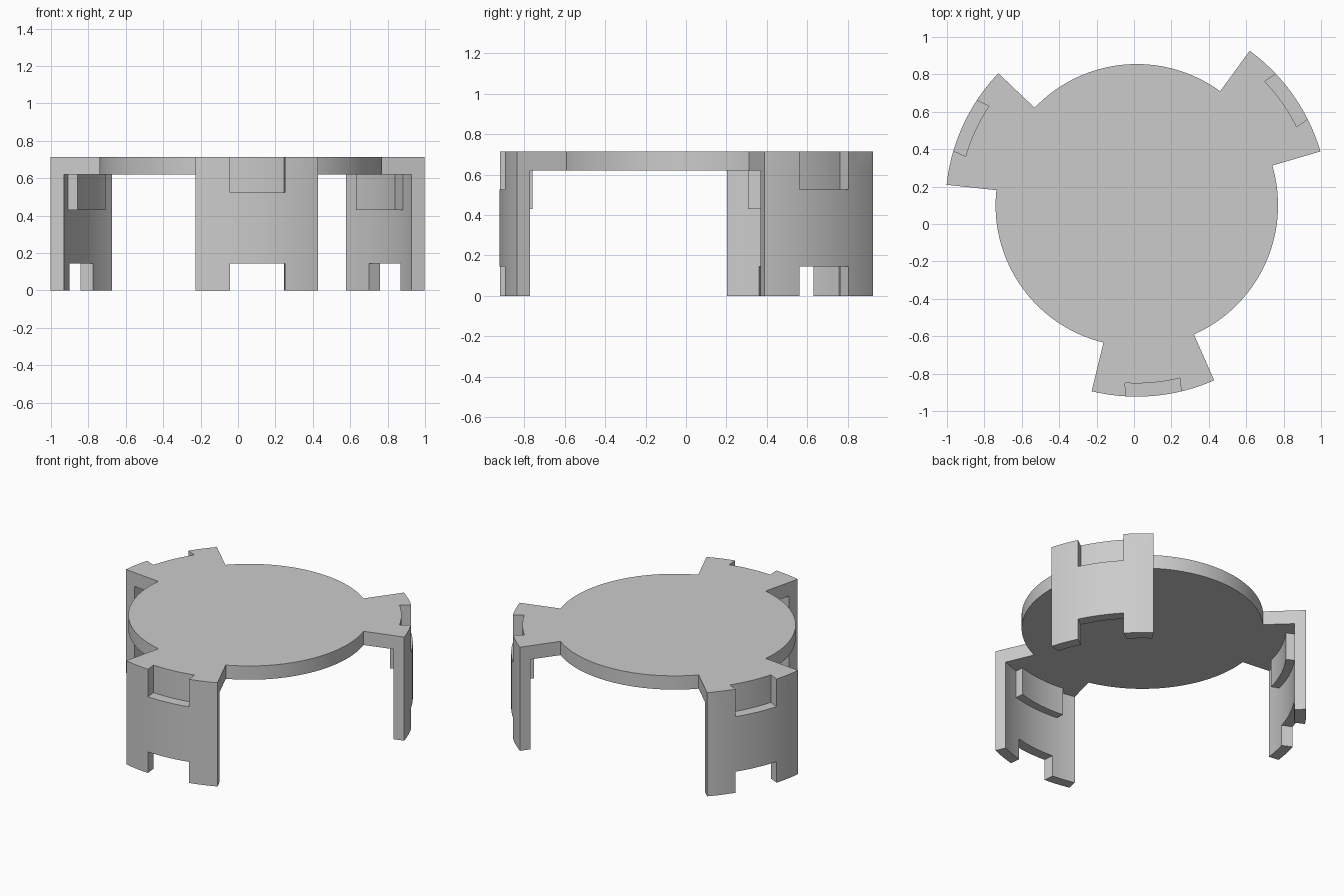
import bpy, bmesh
from math import radians, degrees, sin, cos, asin, ceil

CX, CY = 0.015, 0.10                 # disc centre
R_DISC, R_OUT, R_IN, R_POCKET = 0.755, 1.023, 0.952, 0.898
TOP, PLATE_BOTTOM = 0.715, 0.62
TAB_ANGLES = (35.1, 155.1, 275.1)
TAB_HALF = 18.75
NOTCH_HALF, POCKET_HALF = 0.148, 0.18

if "Cube" in bpy.data.objects:
    bpy.data.objects.remove(bpy.data.objects["Cube"])

grey = bpy.data.materials.new("light_grey")
grey.use_nodes = True
grey.diffuse_color = (0.6, 0.6, 0.6, 1)
grey.node_tree.nodes["Principled BSDF"].inputs["Base Color"].default_value = (0.6, 0.6, 0.6, 1)


def arc(r, a0, a1, step=1.5):
    """Points along an arc around the disc centre, angles in degrees."""
    n = max(1, ceil(abs(a1 - a0) / step - 1e-6))
    angles = [radians(a0 + (a1 - a0) * i / n) for i in range(n + 1)]
    return [(CX + r * cos(a), CY + r * sin(a)) for a in angles]


def prism(name, outline, z0, z1):
    """Solid made by raising a closed outline from z0 to z1."""
    bm = bmesh.new()
    base = bm.faces.new([bm.verts.new((x, y, z0)) for x, y in outline])
    raised = bmesh.ops.extrude_face_region(bm, geom=[base])["geom"]
    verts = [v for v in raised if isinstance(v, bmesh.types.BMVert)]
    bmesh.ops.translate(bm, verts=verts, vec=(0, 0, z1 - z0))
    bmesh.ops.recalc_face_normals(bm, faces=bm.faces)
    mesh = bpy.data.meshes.new(name)
    bm.to_mesh(mesh)
    bm.free()
    mesh.materials.append(grey)
    obj = bpy.data.objects.new(name, mesh)
    bpy.context.collection.objects.link(obj)
    return obj


def slab(mid, half_width, r_in, r_out):
    """Outline with curved ends and parallel sides, pointing along mid."""
    a_out, a_in = (degrees(asin(half_width / r)) for r in (r_out, r_in))
    return arc(r_out, mid - a_out, mid + a_out) + arc(r_in, mid + a_in, mid - a_in)


def combine(target, tool, operation):
    mod = target.modifiers.new(operation.lower(), 'BOOLEAN')
    mod.operation, mod.solver, mod.object = operation, 'EXACT', tool
    bpy.context.view_layer.objects.active = target
    bpy.ops.object.modifier_apply(modifier=mod.name)
    bpy.data.objects.remove(tool)


# Round top plate with three flared tabs
outline = []
for mid in TAB_ANGLES:
    outline += arc(R_OUT, mid - TAB_HALF, mid + TAB_HALF)
    outline += arc(R_DISC, mid + TAB_HALF, mid + 120 - TAB_HALF)
stand = prism("three_legged_stand", outline, PLATE_BOTTOM, TOP)

for mid in TAB_ANGLES:
    # Curved leg under each tab
    a0, a1 = mid - TAB_HALF, mid + TAB_HALF
    leg = prism("leg", arc(R_OUT, a0, a1) + arc(R_IN, a1, a0), 0, TOP)
    combine(stand, leg, 'UNION')
    # Pocket backing on the inside of the leg
    backing = prism("pocket_backing", slab(mid, POCKET_HALF, R_POCKET, 0.99), 0.43, 0.67)
    combine(stand, backing, 'UNION')
    # Outer pocket at the top and slot at the foot
    pocket = prism("pocket_cutter", slab(mid, NOTCH_HALF, R_IN, 1.1), 0.525, 0.8)
    combine(stand, pocket, 'DIFFERENCE')
    slot = prism("slot_cutter", slab(mid, NOTCH_HALF, 0.88, 1.1), -0.1, 0.145)
    combine(stand, slot, 'DIFFERENCE')

bpy.ops.object.select_all(action='DESELECT')
stand.select_set(True)
bpy.context.view_layer.objects.active = stand
bpy.ops.object.shade_smooth_by_angle(angle=radians(30))
